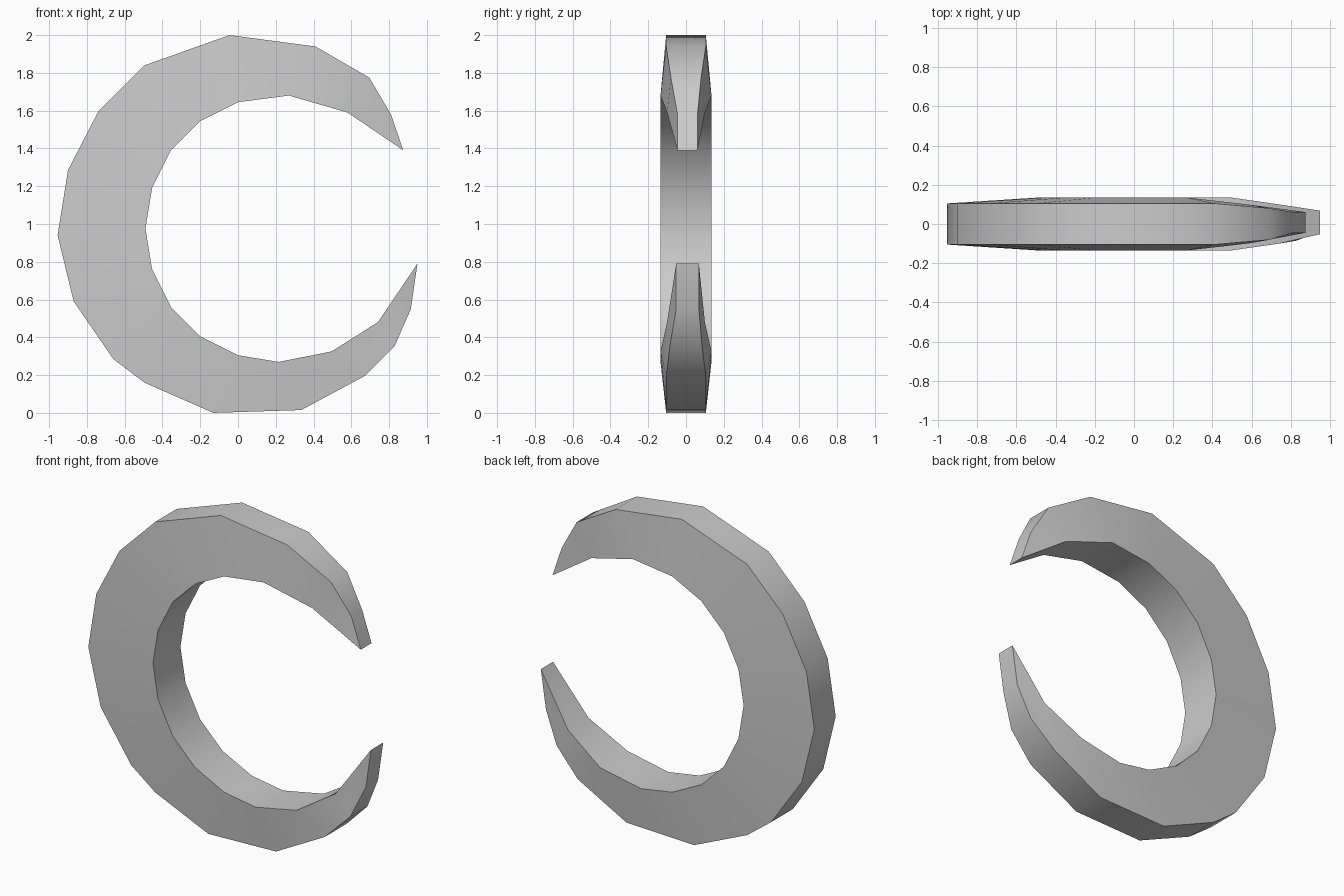
import bpy, bmesh
from mathutils import Vector

if "Cube" in bpy.data.objects:
    bpy.data.objects.remove(bpy.data.objects["Cube"])

# Rim outlines from upper tip to lower tip: x, z
outer = [(.875, 1.39), (.81, 1.58), (.695, 1.775), (.41, 1.94), (-.045, 2.0), (-.495, 1.84),
         (-.74, 1.595), (-.90, 1.285), (-.955, .94), (-.87, .59), (-.66, .285), (-.495, .16),
         (-.13, .0), (.335, .015), (.67, .195), (.83, .355), (.915, .55), (.95, .79)]
inner = [(.58, 1.59), (.27, 1.68), (0, 1.645), (-.20, 1.545), (-.355, 1.39), (-.455, 1.19),
         (-.49, .975), (-.455, .76), (-.355, .56), (-.20, .405), (0, .305), (.215, .27),
         (.495, .325), (.74, .48)]

# Half thickness, thinning towards the tips
outer_half = [.053, .053, .08] + [.105] * 12 + [.085, .06, .06]
inner_half = [.1] + [.135] * 12 + [.1]

bm = bmesh.new()


def rim(points, halves):
    pairs = []
    for (x, z), h in zip(points, halves):
        shift = .008 if h < .07 else 0
        pairs.append([bm.verts.new((x, shift + s * h, z)) for s in (-1, 1)])
    return pairs


o = rim(outer, outer_half)
n = [o[0]] + rim(inner, inner_half) + [o[-1]]

# Outer and inner walls
for a, b in zip(o, o[1:]):
    bm.faces.new((a[0], b[0], b[1], a[1]))
for a, b in zip(n, n[1:]):
    bm.faces.new((a[0], a[1], b[1], b[0]))

# Front and back faces: zip the two rims together along the shorter diagonal
i = j = 0
while i < len(o) - 1 or j < len(n) - 1:
    def span(p, q):
        return (p[0].co - q[0].co).length
    step_outer = j >= len(n) - 2 or (i < len(o) - 2 and span(o[i + 1], n[j]) < span(o[i], n[j + 1]))
    if i == 0 and j == 0:
        step_outer = True
    if step_outer and i < len(o) - 1:
        tri = (o[i], o[i + 1], n[j])
        i += 1
    else:
        tri = (o[i], n[j + 1], n[j])
        j += 1
    for s in (0, 1):
        vs = list(dict.fromkeys(p[s] for p in tri))
        if len(vs) == 3 and not bm.faces.get(vs):
            bm.faces.new(vs)

bmesh.ops.recalc_face_normals(bm, faces=bm.faces)
mesh = bpy.data.meshes.new("crescent_ring")
bm.to_mesh(mesh)
bm.free()
ring = bpy.data.objects.new("crescent_ring", mesh)
bpy.context.collection.objects.link(ring)
bpy.context.view_layer.objects.active = ring
ring.select_set(True)
bpy.ops.object.shade_smooth_by_angle(angle=.6)
